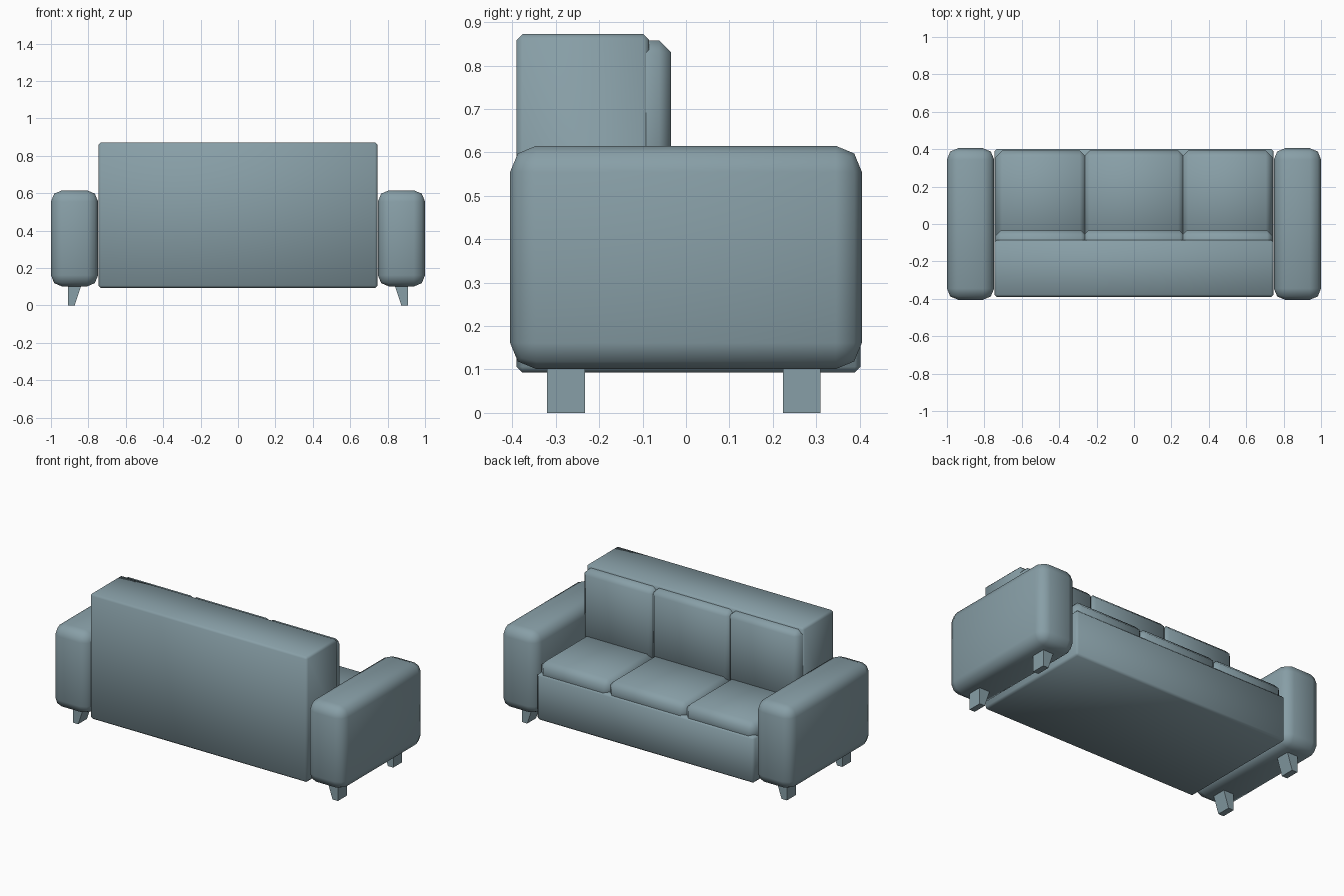
import bpy, bmesh

if "Cube" in bpy.data.objects:
    bpy.data.objects.remove(bpy.data.objects["Cube"])

# Slate blue-grey upholstery
fabric = bpy.data.materials.new("slate_fabric")
fabric.diffuse_color = (0.245, 0.345, 0.385, 1)
fabric.use_nodes = True
fabric.node_tree.nodes["Principled BSDF"].inputs["Base Color"].default_value = fabric.diffuse_color


def finish(name, bm, bevel=0.0, segments=1):
    """Turn a bmesh into an object with rounded edges and smooth shading."""
    bmesh.ops.recalc_face_normals(bm, faces=bm.faces)
    if bevel:
        bmesh.ops.bevel(bm, geom=bm.edges[:], offset=bevel, segments=segments,
                        profile=0.5, affect='EDGES', clamp_overlap=True)
    mesh = bpy.data.meshes.new(name)
    bm.to_mesh(mesh)
    bm.free()
    mesh.materials.append(fabric)
    obj = bpy.data.objects.new(name, mesh)
    bpy.context.collection.objects.link(obj)
    bpy.ops.object.select_all(action='DESELECT')
    obj.select_set(True)
    bpy.context.view_layer.objects.active = obj
    bpy.ops.object.shade_smooth_by_angle(angle=1.0)
    return obj


def box(name, xs, ys, zs, bevel, segments=1):
    bm = bmesh.new()
    bmesh.ops.create_cube(bm, size=1)
    for v in bm.verts:
        v.co = [r[0] if c < 0 else r[1] for c, r in zip(v.co, (xs, ys, zs))]
    return finish(name, bm, bevel, segments)


def extrude(name, points, axis, lo, hi, bevel=0.0):
    """Extrude a closed profile along axis 0 (points are y,z) or 1 (points are x,z)."""
    bm = bmesh.new()
    verts = [bm.verts.new((lo, a, b) if axis == 0 else (a, lo, b)) for a, b in points]
    face = bm.faces.new(verts)
    new = bmesh.ops.extrude_face_region(bm, geom=[face])['geom']
    shift = (hi - lo, 0, 0) if axis == 0 else (0, hi - lo, 0)
    bmesh.ops.translate(bm, vec=shift,
                        verts=[g for g in new if isinstance(g, bmesh.types.BMVert)])
    return finish(name, bm, bevel)


# L-shaped frame: seat base and thick backrest in one piece
frame = [(-0.39, 0.093), (0.402, 0.093), (0.402, 0.38),
         (-0.085, 0.38), (-0.085, 0.872), (-0.39, 0.872)]
extrude("sofa_frame", frame, 0, -0.746, 0.746, 0.013)

# Three seat cushions and three back cushions, sunk into the frame and pressed together
joints = [-0.732, -0.263, 0.263, 0.732]
for i in range(3):
    xs = (joints[i] - 0.008, joints[i + 1] + 0.008)
    box(f"seat_cushion_{i + 1}", xs, (-0.12, 0.393), (0.32, 0.455), 0.035)
    box(f"back_cushion_{i + 1}", xs, (-0.16, -0.034), (0.40, 0.858), 0.028)

# Padded arms and tapered legs on both sides
for side, s in (("left", -1), ("right", 1)):
    box(f"{side}_arm", sorted((s * 0.748, s * 1.0)), (-0.405, 0.405),
        (0.101, 0.615), 0.06, 2)
    leg = [(s * 0.835, 0.115), (s * 0.91, 0.115), (s * 0.91, 0.0), (s * 0.873, 0.0)]
    extrude(f"{side}_front_leg", leg, 1, -0.32, -0.233)
    extrude(f"{side}_back_leg", leg, 1, 0.223, 0.31)
